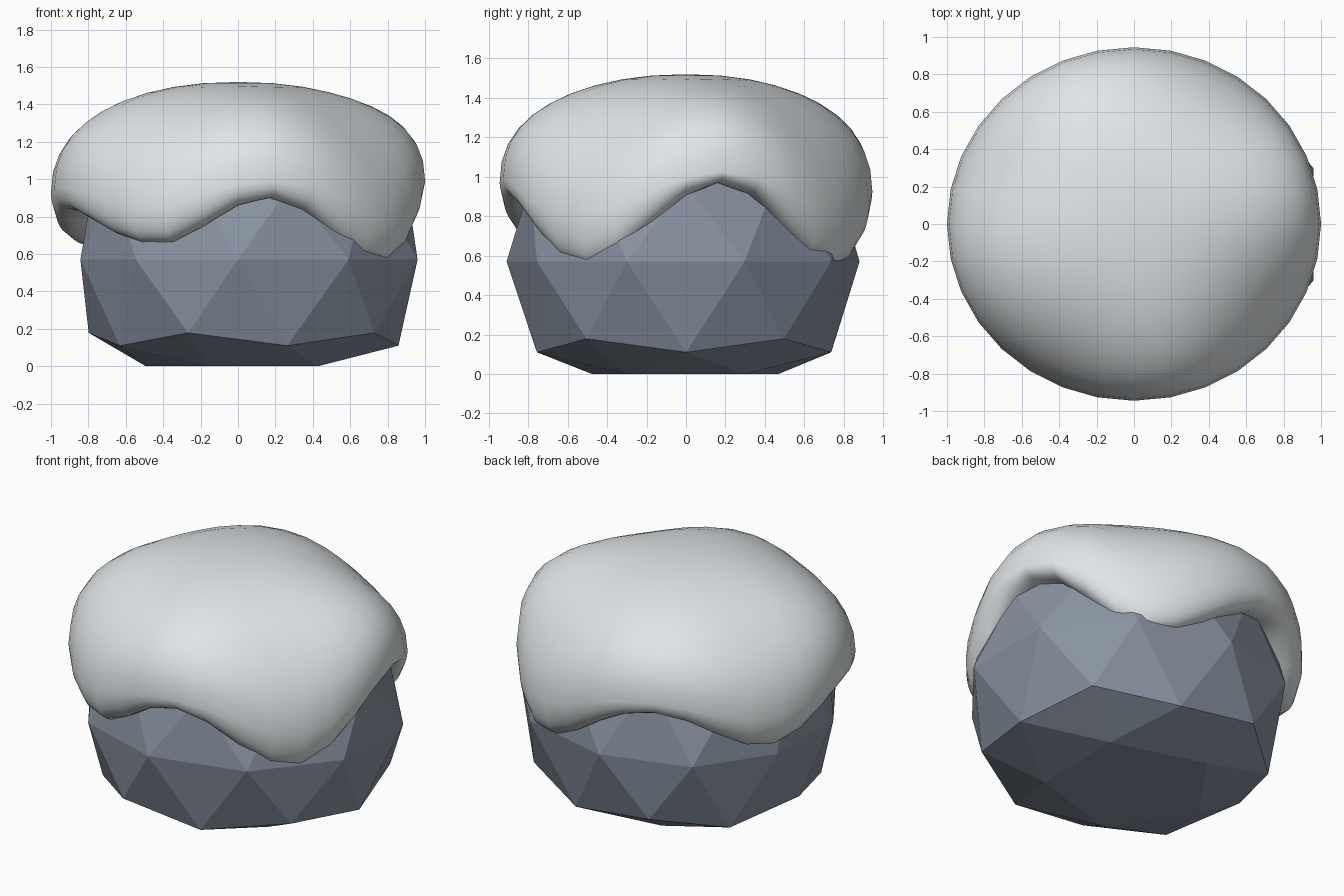
import bpy, bmesh
from math import sin, cos, pi, radians

cube = bpy.data.objects.get("Cube")
if cube:
    bpy.data.objects.remove(cube)


def material(name, colour):
    mat = bpy.data.materials.new(name)
    mat.use_nodes = True
    mat.diffuse_color = (*colour, 1)
    mat.node_tree.nodes["Principled BSDF"].inputs["Base Color"].default_value = (*colour, 1)
    return mat


def add_object(name, bm, mat):
    bmesh.ops.recalc_face_normals(bm, faces=bm.faces)
    mesh = bpy.data.meshes.new(name)
    bm.to_mesh(mesh)
    bm.free()
    mesh.materials.append(mat)
    obj = bpy.data.objects.new(name, mesh)
    bpy.context.collection.objects.link(obj)
    return obj


# Boulder: faceted icosphere, squashed a little and flattened on the ground
bm = bmesh.new()
bmesh.ops.create_icosphere(bm, subdivisions=2, radius=1)
for v in bm.verts:
    x, y, z = v.co
    v.co = (x + 0.12 * min(x, 0) ** 2 + 0.01 * max(x, 0) ** 2,
            (y * (0.98 - 0.07 * y * y) - 0.03 * max(y, 0) ** 2) * (1 + 0.05 * min(x, 0)),
            max(0, 0.57 + 0.875 * z))
add_object("boulder", bm, material("slate grey", (0.25, 0.29, 0.36)))

# Snow rim: heights at its alternating crests and drips, by angle
RIM = [(-35, 0.54), (12, 0.97), (57, 0.54), (112, 0.9), (156, 0.65),
       (195, 0.84), (242, 0.65), (280, 0.9), (325, 0.54), (372, 0.97)]


def rim_height(deg):
    for (a, za), (b, zb) in zip(RIM, RIM[1:]):
        if a <= deg <= b:
            return za + (zb - za) * (1 - cos(pi * (deg - a) / (b - a))) / 2


# Snow cap: full dome that sags towards the drips, then a tucked-in wavy skirt
SEGMENTS, DOME, SKIRT = 32, 10, 8
MIDDLE, TOP, DEPTH, FULLNESS = 0.93, 1.52, 0.945, 0.91


def sag(deg):
    s = rim_height(deg) - 0.78
    return s * (0.5 if s > 0 else 0.65)


def ring(bm, radius, height):
    verts = []
    for i in range(SEGMENTS):
        deg = 360 * i / SEGMENTS
        a = radians(deg)
        verts.append(bm.verts.new((radius * cos(a), DEPTH * radius * sin(a), height(deg))))
    return verts


def dome_height(deg, a):
    return MIDDLE + (TOP - MIDDLE) * max(0, cos(a)) ** FULLNESS + sag(deg) * sin(a) ** 3.5


def skirt_height(deg, b):
    widest = MIDDLE + sag(deg)
    return widest - (widest - rim_height(deg)) * sin(b)


bm = bmesh.new()
rings = []
for k in range(1, DOME + 1):
    a = pi / 2 * k / DOME
    rings.append(ring(bm, sin(a) ** FULLNESS, lambda d: dome_height(d, a)))
for k in range(1, SKIRT + 1):
    b = pi / 2 * k / SKIRT
    rings.append(ring(bm, 0.85 + 0.15 * max(0, cos(b)) ** 0.6,
                      lambda d: skirt_height(d, b)))
rings.append(ring(bm, 0.74, lambda d: rim_height(d) + 0.04))

top = bm.verts.new((0, 0, TOP))
for i in range(SEGMENTS):
    j = (i + 1) % SEGMENTS
    bm.faces.new((top, rings[0][i], rings[0][j]))
    for upper, lower in zip(rings, rings[1:]):
        bm.faces.new((upper[i], lower[i], lower[j], upper[j]))
for f in bm.faces:
    f.smooth = True
add_object("snow_cap", bm, material("snow white", (0.8, 0.84, 0.86)))
